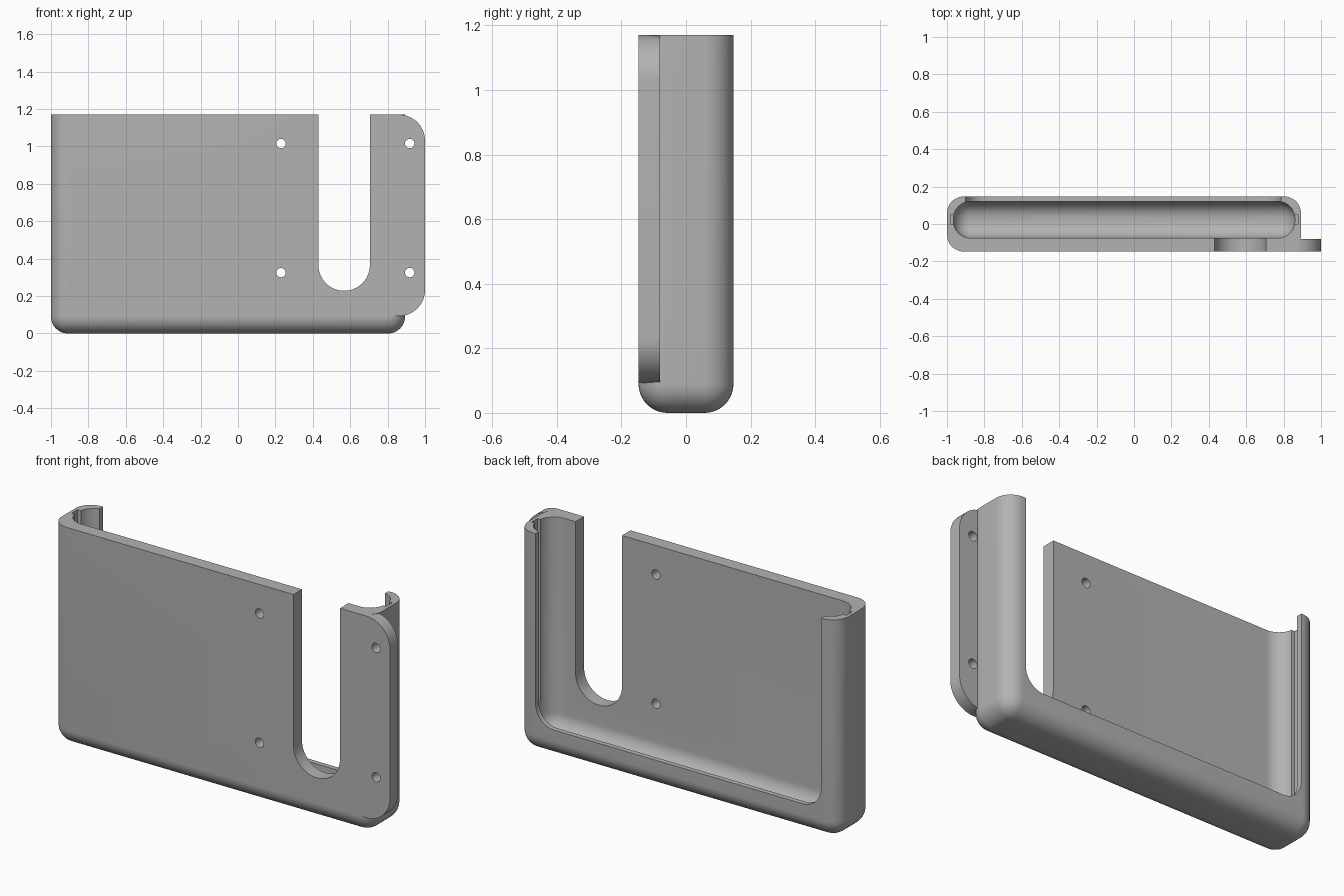
import bpy, bmesh, math

cube = bpy.data.objects.get("Cube")
if cube:
    bpy.data.objects.remove(cube, do_unlink=True)

TOP = 1.17       # open rim height
ABOVE = 1.4      # cutters reach past the rim

grey = bpy.data.materials.new("plain grey")
grey.use_nodes = True
colour = (0.45, 0.45, 0.45, 1)
grey.diffuse_color = colour
grey.node_tree.nodes["Principled BSDF"].inputs["Base Color"].default_value = colour


def finish(name, bm):
    bmesh.ops.recalc_face_normals(bm, faces=bm.faces)
    mesh = bpy.data.meshes.new(name)
    bm.to_mesh(mesh)
    bm.free()
    mesh.materials.append(grey)
    obj = bpy.data.objects.new(name, mesh)
    bpy.context.collection.objects.link(obj)
    return obj


def rounded_tray(name, x, y, z, radius):
    """Box with every edge rounded except those of its top face."""
    bm = bmesh.new()
    bmesh.ops.create_cube(bm, size=1)
    for v in bm.verts:
        v.co = [lim[int(c > 0)] for lim, c in zip((x, y, z), v.co)]
    edges = [e for e in bm.edges if min(v.co.z for v in e.verts) < z[1] - 0.01]
    bmesh.ops.bevel(bm, geom=edges, offset=radius, segments=12,
                    profile=0.5, affect='EDGES')
    return finish(name, bm)


def panel(name, x, z, y, radii):
    """Rectangle in x-z with four corner radii (from lower left, going round
    by lower right, upper right, upper left), extruded along y."""
    corners = [(0, 0), (1, 0), (1, 1), (0, 1)]
    bm = bmesh.new()
    ring = []
    for i, ((a, b), r) in enumerate(zip(corners, radii)):
        cx = x[a] + (r if a == 0 else -r)
        cz = z[b] + (r if b == 0 else -r)
        steps = 16 if r else 0
        for k in range(steps + 1):
            t = math.pi * (1 + i / 2 + k / max(steps, 1) / 2)
            ring.append((cx + r * math.cos(t), cz + r * math.sin(t)))
    # drop repeated points where two arcs meet
    ring = [p for i, p in enumerate(ring) if math.dist(p, ring[i - 1]) > 1e-5]
    face = bm.faces.new([bm.verts.new((px, y[0], pz)) for px, pz in ring])
    grown = bmesh.ops.extrude_face_region(bm, geom=[face])["geom"]
    moved = [g for g in grown if isinstance(g, bmesh.types.BMVert)]
    bmesh.ops.translate(bm, verts=moved, vec=(0, y[1] - y[0], 0))
    return finish(name, bm)


def combine(target, tool, operation):
    mod = target.modifiers.new(operation.lower(), 'BOOLEAN')
    mod.operation = operation
    mod.solver = 'EXACT'
    mod.object = tool
    bpy.context.view_layer.objects.active = target
    bpy.ops.object.modifier_apply(modifier=mod.name)
    bpy.data.objects.remove(tool, do_unlink=True)


# Outer shell and the mounting flange on its left side
holder = rounded_tray("holder_body", (-1, 0.893), (-0.147, 0.147), (0, TOP), 0.09)
flange = panel("mounting_flange", (0.6, 1), (0.093, TOP), (-0.147, -0.08),
               (0, 0.14, 0.14, 0))
combine(holder, flange, 'UNION')

# Pocket, open at the top
pocket = rounded_tray("pocket_cutter", (-0.965, 0.86), (-0.075, 0.12),
                      (0.035, ABOVE), 0.09)
combine(holder, pocket, 'DIFFERENCE')

# Wide back window and round-bottomed front slot
window = panel("window_cutter", (-0.9, 0.785), (0.15, ABOVE), (0.04, 0.3),
               (0.11, 0.11, 0, 0))
combine(holder, window, 'DIFFERENCE')
slot = panel("slot_cutter", (0.43, 0.705), (0.228, ABOVE), (-0.3, 0),
             (0.1374, 0.1374, 0, 0))
combine(holder, slot, 'DIFFERENCE')

# Narrow grooves in the side walls
for x in ((-0.982, -0.92), (0.815, 0.876)):
    groove = panel("groove_cutter", x, (0.2, ABOVE), (0, 0.05), (0, 0, 0, 0))
    combine(holder, groove, 'DIFFERENCE')

# Screw holes
for x in (0.23, 0.918):
    for z in (0.325, 1.015):
        r = 0.025
        hole = panel("hole_cutter", (x - r, x + r), (z - r, z + r), (-0.3, -0.04),
                     (r, r, r, r))
        combine(holder, hole, 'DIFFERENCE')

bpy.ops.object.select_all(action='DESELECT')
holder.select_set(True)
bpy.context.view_layer.objects.active = holder
bpy.ops.object.shade_smooth_by_angle(angle=math.radians(30))
